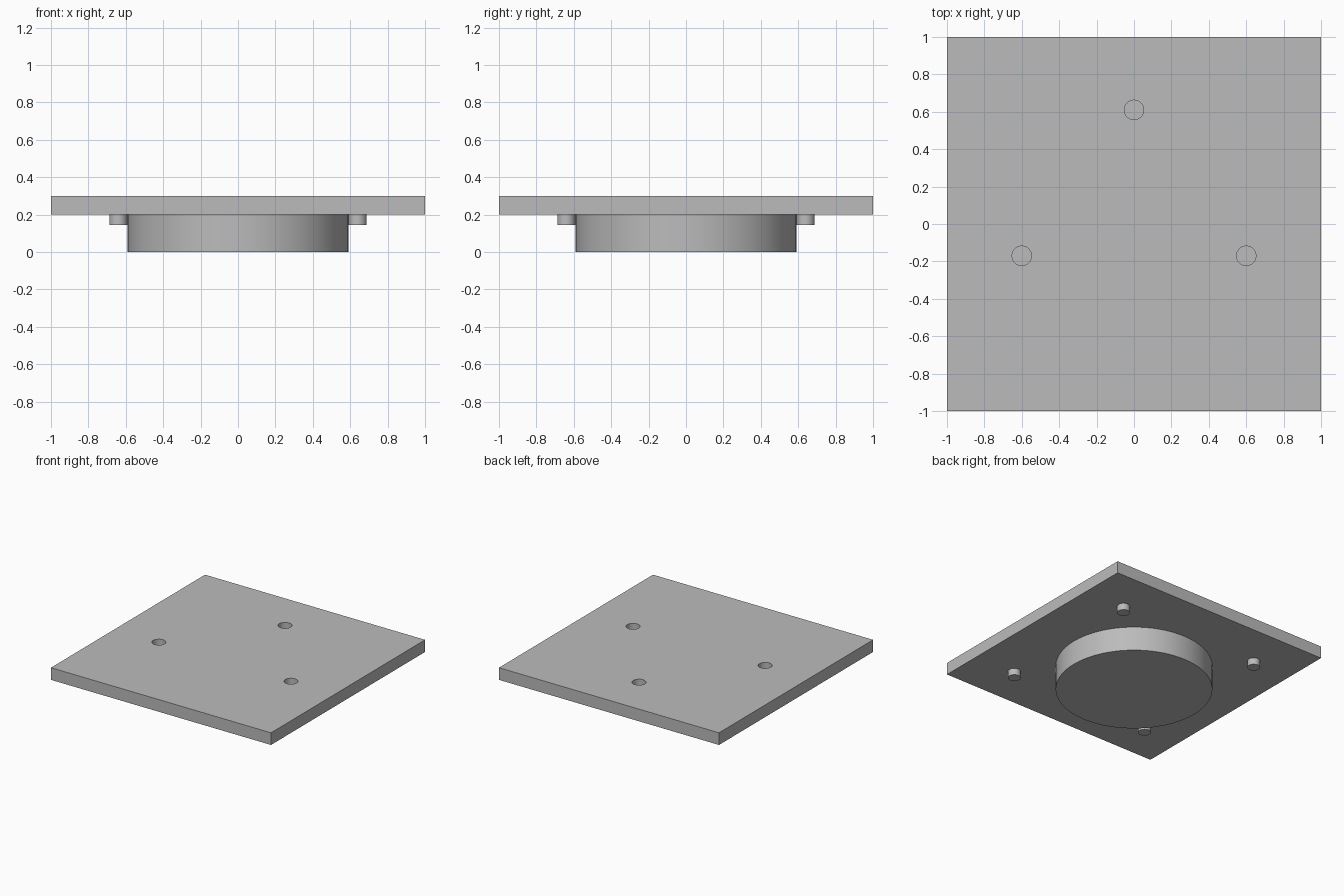
import bpy
import math

if "Cube" in bpy.data.objects:
    bpy.data.objects.remove(bpy.data.objects["Cube"], do_unlink=True)

grey = bpy.data.materials.new("plain grey")
grey.use_nodes = True
grey.diffuse_color = (0.5, 0.5, 0.5, 1)
grey.node_tree.nodes["Principled BSDF"].inputs["Base Color"].default_value = (0.5, 0.5, 0.5, 1)


def cylinder(name, x, y, bottom, top, radius, sides):
    bpy.ops.mesh.primitive_cylinder_add(vertices=sides, radius=radius, depth=top - bottom,
                                        location=(x, y, (bottom + top) / 2))
    ob = bpy.context.object
    ob.name = name
    ob.data.materials.append(grey)
    bpy.ops.object.shade_smooth_by_angle(angle=math.radians(30))
    return ob


# Square plate
bpy.ops.mesh.primitive_cube_add(size=1, location=(0, 0, 0.25))
plate = bpy.context.object
plate.name = "plate"
plate.scale = (2, 2, 0.1)
bpy.ops.object.transform_apply(location=False, rotation=False, scale=True)
plate.data.materials.append(grey)

# Three blind holes in the top
for i, (x, y) in enumerate([(0, 0.61), (-0.6, -0.17), (0.6, -0.17)]):
    cutter = cylinder(f"hole_cutter_{i + 1}", x, y, 0.24, 0.36, 0.052, 48)
    cutter.hide_render = True
    cutter.hide_viewport = True
    cut = plate.modifiers.new(f"hole_{i + 1}", "BOOLEAN")
    cut.operation = "DIFFERENCE"
    cut.solver = "EXACT"
    cut.object = cutter

# Round boss under the plate
cylinder("round_boss", 0, 0, 0, 0.2, 0.59, 128)

# Four locating pegs near the corners
for side, x in (("right", -0.64), ("left", 0.64)):
    for end, y in (("front", -0.64), ("back", 0.64)):
        cylinder(f"peg_{end}_{side}", x, y, 0.145, 0.2, 0.048, 48)
